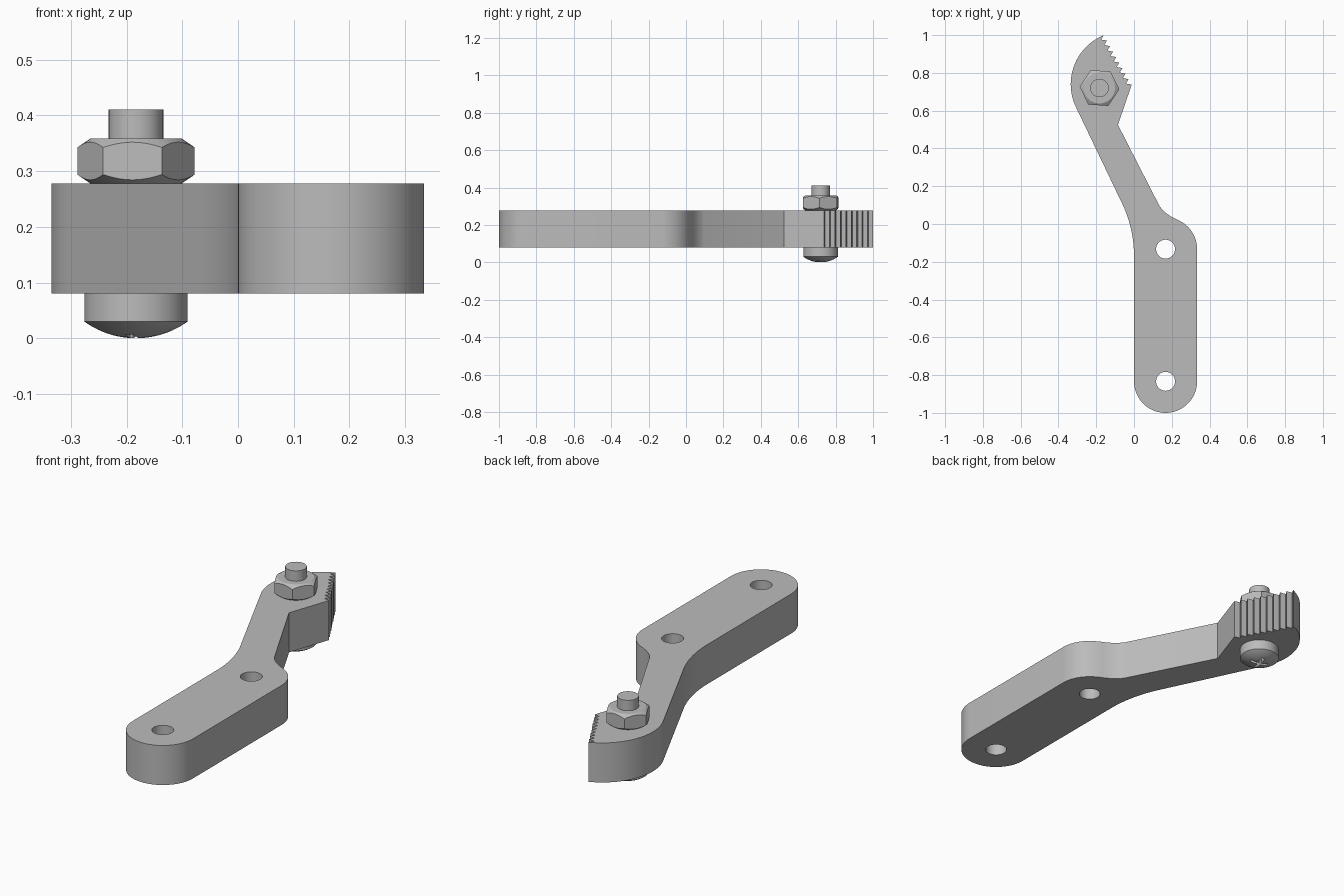
import bpy, bmesh
from math import pi, cos, sin, radians
from mathutils import Vector

if "Cube" in bpy.data.objects:
    bpy.data.objects.remove(bpy.data.objects["Cube"])

steel = bpy.data.materials.new("grey steel")
steel.use_nodes = True
GREY = (0.5, 0.5, 0.5, 1)
steel.diffuse_color = GREY
steel.node_tree.nodes["Principled BSDF"].inputs["Base Color"].default_value = GREY

BOTTOM, TOP = 0.08, 0.278          # faces of the lever plate
BOLT = (-0.183, 0.72)
HOLES = [(0.167, -0.133), (0.167, -0.833)]


def finish(name, bm):
    bmesh.ops.recalc_face_normals(bm, faces=bm.faces[:])
    mesh = bpy.data.meshes.new(name)
    bm.to_mesh(mesh)
    bm.free()
    mesh.materials.append(steel)
    ob = bpy.data.objects.new(name, mesh)
    bpy.context.collection.objects.link(ob)
    return ob


def extrude(name, outline, z0, z1):
    bm = bmesh.new()
    face = bm.faces.new([bm.verts.new((x, y, z0)) for x, y in outline])
    new = bmesh.ops.extrude_face_region(bm, geom=[face])["geom"]
    bmesh.ops.translate(bm, vec=(0, 0, z1 - z0),
                        verts=[v for v in new if isinstance(v, bmesh.types.BMVert)])
    return finish(name, bm)


def revolve(name, profile, centre, steps=64):
    """Turn a (radius, z) profile that starts and ends on the axis."""
    bm = bmesh.new()
    verts = [bm.verts.new((r, 0, z)) for r, z in profile]
    edges = [bm.edges.new(pair) for pair in zip(verts, verts[1:])]
    bmesh.ops.spin(bm, geom=verts + edges, axis=(0, 0, 1), cent=(0, 0, 0),
                   angle=2 * pi, steps=steps)
    bmesh.ops.remove_doubles(bm, verts=bm.verts[:], dist=1e-5)
    bmesh.ops.translate(bm, vec=(*centre, 0), verts=bm.verts[:])
    return finish(name, bm)


def arc(cx, cy, r, a0, a1, n=24):
    angles = [radians(a0 + (a1 - a0) * i / n) for i in range(n + 1)]
    return [(cx + r * cos(a), cy + r * sin(a)) for a in angles]


def boolean(ob, cutter, operation="DIFFERENCE"):
    mod = ob.modifiers.new("cut", "BOOLEAN")
    mod.object, mod.operation, mod.solver = cutter, operation, "EXACT"
    bpy.context.view_layer.objects.active = ob
    bpy.ops.object.modifier_apply(modifier=mod.name)
    bpy.data.objects.remove(cutter)


def smooth(ob, angle):
    bpy.ops.object.select_all(action="DESELECT")
    ob.select_set(True)
    bpy.context.view_layer.objects.active = ob
    bpy.ops.object.shade_smooth_by_angle(angle=radians(angle))


# Lever plate outline, counter-clockwise from the rounded front end
outline = arc(0.167, -0.833, 0.167, 180, 360, 36)
outline += arc(0.167, -0.133, 0.167, 0, 62, 16)

# Fillet between the rounded shoulder and the slanted neck
a, b, c = Vector((0.235, 0.021)), Vector((0.167, 0.048)), Vector((0.135, 0.095))
for i in range(9):
    t = i / 8
    outline.append(tuple(a * (1 - t) ** 2 + b * 2 * t * (1 - t) + c * t * t))
outline.append((-0.085, 0.525))

# Saw teeth along the slanted edge of the head
start, end, teeth = Vector((-0.012, 0.738)), Vector((-0.16, 1.0)), 9
step = (end - start) / teeth
inward = Vector((-step.y, step.x)).normalized() * 0.024
for i in range(teeth):
    tip = start + step * i
    outline += [tuple(tip), tuple(tip + step * 0.6 + inward)]
outline.append(tuple(end))

# Rounded back of the head, then the long curve into the straight part
outline += arc(-0.055, 0.74, 0.28, 113, 207, 30)
outline += arc(-0.65, -0.17, 0.65, 27, 0, 20)

lever = extrude("lever_plate", outline, BOTTOM, TOP)
for x, y in HOLES:
    boolean(lever, extrude("hole_cutter", arc(x, y, 0.05, 0, 352.5, 47), 0, 0.5))
smooth(lever, 20)

# Bolt: domed head below, shank through the plate
dome_r = 0.158
dome = [(dome_r * sin(radians(d)), dome_r * (1 - cos(radians(d)))) for d in range(0, 36, 5)]
bolt = revolve("bolt", dome + [(0.0925, 0.03), (0.0925, BOTTOM), (0.049, BOTTOM),
                               (0.049, 0.41), (0, 0.41)], BOLT)

# Cross recess in the head
half, w = 0.045, 0.008
plus = [(w, w), (w, half), (-w, half), (-w, w), (-half, w), (-half, -w),
        (-w, -w), (-w, -half), (w, -half), (w, -w), (half, -w), (half, w)]
turn = radians(-15)
plus = [(BOLT[0] + x * cos(turn) - y * sin(turn),
         BOLT[1] + x * sin(turn) + y * cos(turn)) for x, y in plus]
boolean(bolt, extrude("recess_cutter", plus, -0.05, 0.035))
smooth(bolt, 25)

# Hexagonal nut with chamfered corners
nut = extrude("hex_nut", arc(*BOLT, 0.1055, -4, 296, 5), TOP, 0.358)
chamfer = revolve("chamfer_cutter", [(0, TOP), (0.082, TOP), (0.112, 0.298),
                                     (0.112, 0.338), (0.082, 0.358), (0, 0.358)], BOLT)
boolean(nut, chamfer, "INTERSECT")
smooth(nut, 20)
